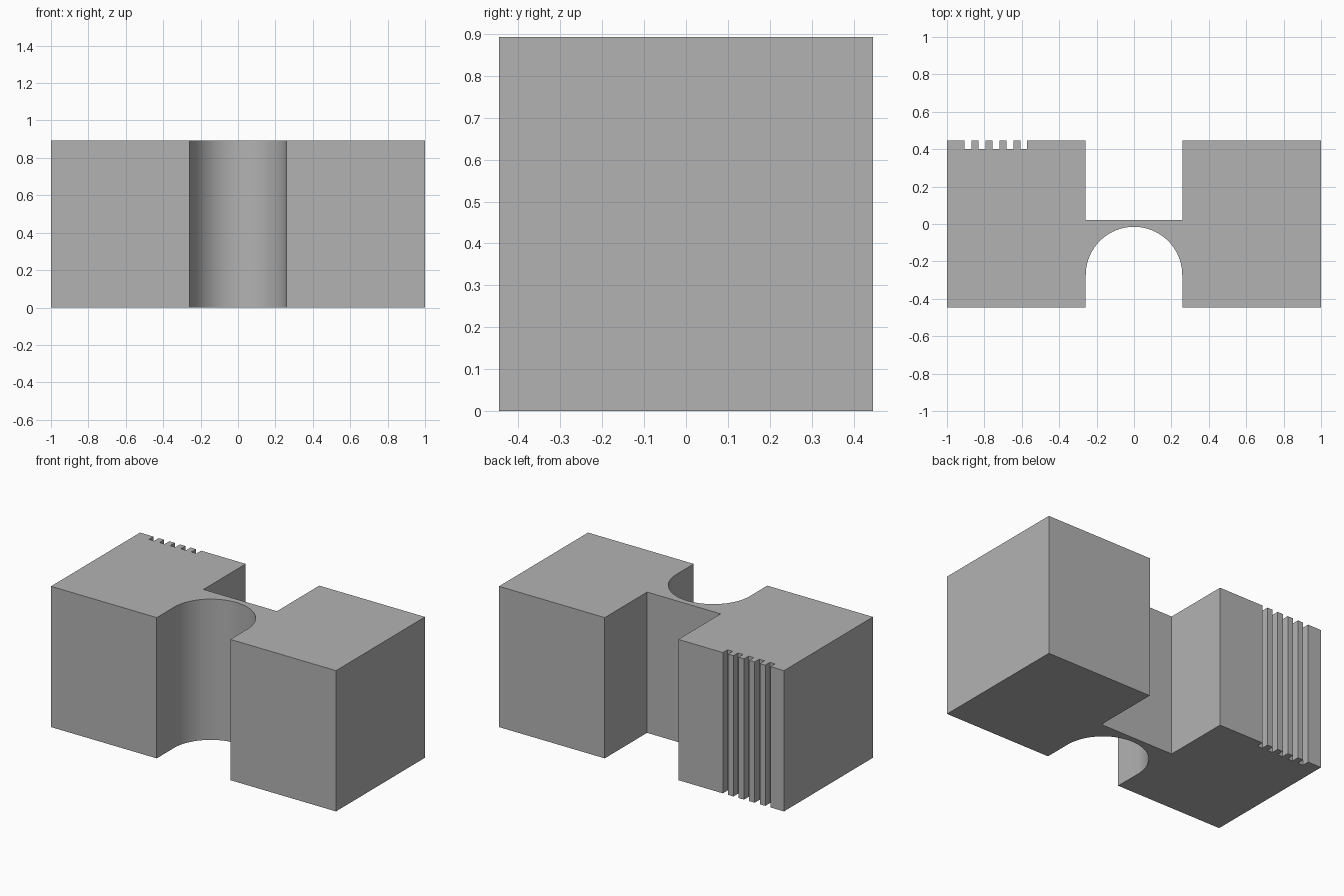
import bpy, bmesh, math

if "Cube" in bpy.data.objects:
    bpy.data.objects.remove(bpy.data.objects["Cube"])

HEIGHT, HALF_W, HALF_D = 0.893, 1.0, 0.446
RADIUS, ARC_Y, WEB_Y = 0.258, -0.273, 0.022
SLOT_W, SLOT_PITCH, SLOT_Y, SLOT_START = 0.036, 0.0745, 0.4, -0.905
SLOTS, ARC_STEPS = 5, 48

grey = bpy.data.materials.new("plain grey")
grey.use_nodes = True
colour = (0.45, 0.45, 0.45, 1)
grey.diffuse_color = colour
grey.node_tree.nodes["Principled BSDF"].inputs["Base Color"].default_value = colour

# Plan outline, counter-clockwise: front edge with the round channel
outline = [(-HALF_W, -HALF_D), (-RADIUS, -HALF_D)]
for i in range(ARC_STEPS + 1):
    a = math.pi * (1 - i / ARC_STEPS)
    outline.append((RADIUS * math.cos(a), ARC_Y + RADIUS * math.sin(a)))
outline += [(RADIUS, -HALF_D), (HALF_W, -HALF_D), (HALF_W, HALF_D)]

# Back edge with the square channel
outline += [(RADIUS, HALF_D), (RADIUS, WEB_Y), (-RADIUS, WEB_Y), (-RADIUS, HALF_D)]

# Narrow grip slots in the back of the right block
for i in reversed(range(SLOTS)):
    x0 = SLOT_START + i * SLOT_PITCH
    x1 = x0 + SLOT_W
    outline += [(x1, HALF_D), (x1, SLOT_Y), (x0, SLOT_Y), (x0, HALF_D)]
outline.append((-HALF_W, HALF_D))

# Extrude the outline into the solid block
bm = bmesh.new()
base = bm.faces.new([bm.verts.new((x, y, 0)) for x, y in outline])
top = bmesh.ops.extrude_face_region(bm, geom=[base], use_keep_orig=True)["geom"]
bmesh.ops.translate(bm, vec=(0, 0, HEIGHT),
                    verts=[v for v in top if isinstance(v, bmesh.types.BMVert)])
bmesh.ops.recalc_face_normals(bm, faces=bm.faces)
mesh = bpy.data.meshes.new("channelled_block")
bm.to_mesh(mesh)
bm.free()
mesh.materials.append(grey)
block = bpy.data.objects.new("channelled_block", mesh)
bpy.context.collection.objects.link(block)

# Smooth the round channel, keep the corners sharp
bpy.ops.object.select_all(action="DESELECT")
block.select_set(True)
bpy.context.view_layer.objects.active = block
bpy.ops.object.shade_smooth_by_angle(angle=math.radians(30))
